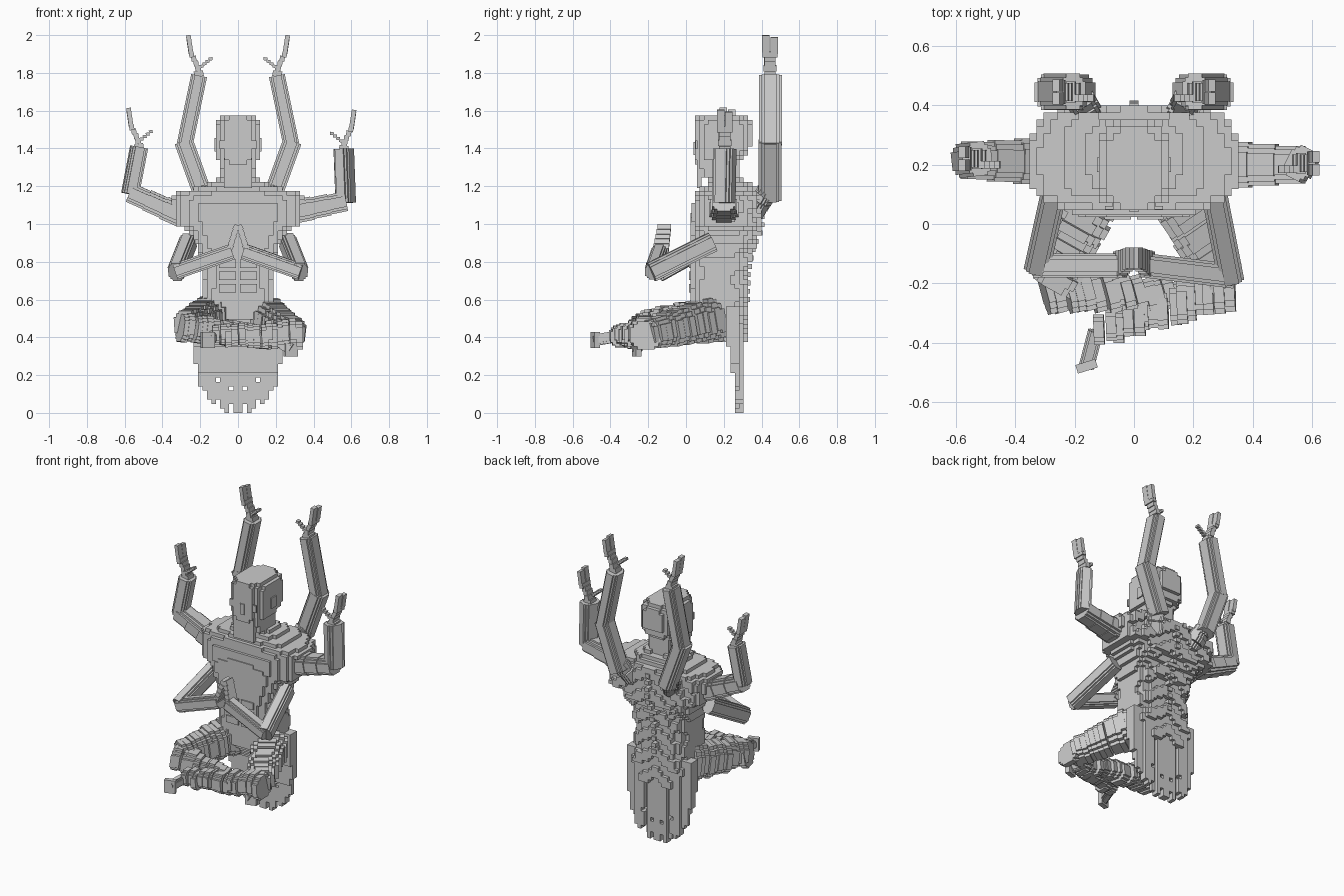
import bpy, bmesh, math, random
from mathutils import Vector, Matrix

random.seed(4)
old = bpy.data.objects.get("Cube")
if old:
    bpy.data.objects.remove(old, do_unlink=True)

stone = bpy.data.materials.new("grey_stone")
stone.use_nodes = True
GREY = (0.6, 0.6, 0.6, 1)
stone.diffuse_color = GREY
stone.node_tree.nodes["Principled BSDF"].inputs["Base Color"].default_value = GREY
CELL = 0.0235


def finish(name, bm):
    bmesh.ops.recalc_face_normals(bm, faces=bm.faces)
    mesh = bpy.data.meshes.new(name)
    bm.to_mesh(mesh)
    bm.free()
    mesh.materials.append(stone)
    obj = bpy.data.objects.new(name, mesh)
    bpy.context.collection.objects.link(obj)
    return obj


def box(bm, center, size, rot=None):
    m = Matrix.Translation(center) @ (rot or Matrix()) @ Matrix.Diagonal((*size, 1))
    bmesh.ops.create_cube(bm, size=1, matrix=m)


def voxels(name, lo, hi, inside):
    """Blocky solid made of the outer faces of every cell that passes the test."""
    span = [range(math.floor(a / CELL), math.ceil(b / CELL)) for a, b in zip(lo, hi)]
    cells = {(i, j, k) for i in span[0] for j in span[1] for k in span[2]
             if inside(*((n + 0.5) * CELL for n in (i, j, k)))}
    bm = bmesh.new()
    verts = {}
    for cell in cells:
        for axis in range(3):
            for side in (0, 1):
                near = list(cell)
                near[axis] += 2 * side - 1
                if tuple(near) in cells:
                    continue
                quad = []
                for u, v in ((0, 0), (1, 0), (1, 1), (0, 1)):
                    p = list(cell)
                    p[axis] += side
                    p[(axis + 1) % 3] += u
                    p[(axis + 2) % 3] += v
                    p = tuple(p)
                    if p not in verts:
                        verts[p] = bm.verts.new([c * CELL for c in p])
                    quad.append(verts[p])
                bm.faces.new(quad if side else quad[::-1])
    bmesh.ops.dissolve_limit(bm, angle_limit=0.02, verts=bm.verts, edges=bm.edges)
    return finish(name, bm)


def profile(rows, z):
    """Blend rows of (z, half width, front y, back y)."""
    for a, b in zip(rows, rows[1:]):
        if a[0] <= z <= b[0]:
            t = (z - a[0]) / (b[0] - a[0])
            return [p + (q - p) * t for p, q in zip(a[1:], b[1:])]


def rounded(rows, power, rib=0.0):
    def inside(x, y, z):
        row = profile(rows, z)
        if not row:
            return False
        w, front, back = row
        if rib and (z + 0.6 * abs(x)) % 0.14 < 0.07:
            back += rib
        mid, depth = (front + back) / 2, (back - front) / 2
        return abs(x / w) ** power + abs((y - mid) / depth) ** power <= 1
    return inside


def limb(bm, a, b, start, end, slabs=1, jitter=0.0, skew=0.0):
    """Stepped bar from a to b; start and end are (width, height), skew turns each slab."""
    a, b = Vector(a), Vector(b)
    axis = b - a
    rot = Matrix.Rotation(skew, 4, "Z") @ axis.to_track_quat("Z", "Y").to_matrix().to_4x4()
    for i in range(slabs):
        t = (i + 0.5) / slabs
        w, h = (p + (q - p) * t for p, q in zip(start, end))
        off = Vector([random.uniform(-jitter, jitter) for _ in range(3)])
        for sx, sy in ((1, 0.55), (0.8, 0.8), (0.55, 1)):
            box(bm, a + axis * t + off, (w * sx, h * sy, axis.length / slabs * 1.06), rot)


def hand(bm, wrist, lean, side):
    """Stepped wrist, two flat finger plates and a small thumb."""
    wrist = Vector(wrist)
    tilt = Matrix.Rotation(lean, 4, "Y")
    parts = [(0, 0.01, 0.05, 0.06), (0.004, 0.04, 0.03, 0.07), (0.014, 0.065, 0.026, 0.06),
             (0.026, 0.09, 0.026, 0.06), (0.038, 0.112, 0.026, 0.08)]
    for dx, dz, width, depth in parts:
        box(bm, wrist + Vector((side * dx, 0, dz)), (width, depth, 0.03), tilt)
    for dy, dz in ((-0.022, 0.17), (0.022, 0.16)):
        box(bm, wrist + Vector((side * 0.048, dy, dz)), (0.024, 0.04, 0.09), tilt)
    for n in range(4):
        box(bm, wrist + Vector((-side * (0.015 + 0.016 * n), -0.02, 0.05 + 0.013 * n)),
            (0.02, 0.025, 0.016), tilt)


# Torso, neck and head
torso_rows = [(0.38, 0.15, 0.14, 0.3), (0.5, 0.2, 0.03, 0.31), (0.6, 0.19, 0.02, 0.3),
              (0.75, 0.18, 0.025, 0.305), (0.88, 0.22, 0.02, 0.335), (0.97, 0.265, 0.02, 0.375),
              (1.0, 0.34, 0.03, 0.38), (1.15, 0.35, 0.045, 0.37), (1.18, 0.28, 0.07, 0.36),
              (1.2, 0.18, 0.1, 0.34), (1.24, 0.1, 0.13, 0.28)]
voxels("torso", (-0.4, 0, 0.36), (0.4, 0.45, 1.25), rounded(torso_rows, 3.6, 0.03))
neck_rows = [(1.15, 0.1, 0.13, 0.28), (1.4, 0.085, 0.12, 0.28)]
voxels("neck", (-0.15, 0, 1.14), (0.15, 0.4, 1.42), rounded(neck_rows, 3))
head_rows = [(1.25, 0.085, 0.07, 0.16), (1.33, 0.105, 0.055, 0.27), (1.38, 0.12, 0.05, 0.33),
             (1.42, 0.125, 0.05, 0.35), (1.53, 0.118, 0.05, 0.35), (1.58, 0.085, 0.055, 0.31)]
voxels("head", (-0.15, 0, 1.24), (0.15, 0.4, 1.59), rounded(head_rows, 3.4))

# Chest, belly and face blocks
bm = bmesh.new()
box(bm, (0, 0.05, 1.06), (0.42, 0.04, 0.1))
box(bm, (0, 0.07, 1.27), (0.15, 0.025, 0.16))
box(bm, (0, 0.05, 1.4), (0.03, 0.02, 0.07))
for s in (-1, 1):
    box(bm, (s * 0.11, 0.2, 1.42), (0.03, 0.05, 0.07))
    box(bm, (s * 0.075, 0.055, 1.42), (0.045, 0.012, 0.045))
    for row in range(3):
        box(bm, (s * 0.055, 0.03, 0.66 + 0.065 * row), (0.09, 0.03, 0.045))
finish("chest_and_face_blocks", bm)

# Spine knobs
bm = bmesh.new()
for n in range(13):
    z = 0.6 + n * 0.044
    box(bm, (0, profile(torso_rows, z)[2] + 0.015, z), (0.03, 0.045, 0.026))
finish("spine", bm)


# Hanging pleated cloth with a ragged hem and four small holes
def cloth(x, y, z):
    i, k = math.floor(abs(x) / CELL), math.floor(z / CELL)
    hem = 0.003 + 2.5 * x * x + (0.035 if i % 3 == 1 else 0) + max(0, abs(x) - 0.19) * 4
    front = 0.215 + max(0, 0.4 - z) * 0.17
    back = 0.29 if i % 4 == 3 or i > 7 else 0.315
    return z > hem and min(front, 0.265) < y < back and (i, k) not in ((4, 7), (1, 5))


voxels("hanging_cloth", (-0.22, 0.2, 0), (0.22, 0.32, 0.56), cloth)

# Rear raised arms
for s, label in ((1, "left"), (-1, "right")):
    bm = bmesh.new()
    limb(bm, (s * 0.15, 0.36, 1.06), (s * 0.19, 0.43, 1.18), (0.1, 0.1), (0.1, 0.1), 4, 0.006)
    limb(bm, (s * 0.18, 0.445, 1.14), (s * 0.285, 0.445, 1.43), (0.12, 0.1), (0.12, 0.1))
    limb(bm, (s * 0.28, 0.447, 1.43), (s * 0.208, 0.447, 1.775), (0.12, 0.09), (0.12, 0.08))
    hand(bm, (s * 0.208, 0.445, 1.785), s * 0.15, s)
    finish(label + "_rear_arm", bm)

# Side arms: shoulder, elbow, wrist
for s, label, shoulder, elbow, wrist in (
        (1, "left", (0.3, 0.2, 1.065), (0.57, 0.2, 1.12), (0.56, 0.205, 1.39)),
        (-1, "right", (-0.3, 0.21, 1.045), (-0.57, 0.215, 1.165), (-0.525, 0.22, 1.4))):
    bm = bmesh.new()
    limb(bm, shoulder, elbow, (0.16, 0.13), (0.12, 0.1), 3)
    limb(bm, elbow, wrist, (0.12, 0.1), (0.11, 0.08))
    hand(bm, wrist, s * 0.15, s)
    finish(label + "_side_arm", bm)

# Front arms with joined hands
for s, label, depth in ((1, "left", -0.175), (-1, "right", -0.14)):
    bm = bmesh.new()
    elbow = (s * 0.325, depth, 0.75)
    limb(bm, (s * 0.265, 0.13, 0.9), elbow, (0.09, 0.11), (0.085, 0.1))
    limb(bm, elbow, (s * 0.04, -0.14, 0.85), (0.085, 0.085), (0.08, 0.085))
    for n in range(6):
        box(bm, (s * (0.05 - 0.008 * n), -0.135 + 0.004 * n, 0.85 + 0.026 * n),
            (0.03, 0.085 - 0.003 * n, 0.03), Matrix.Rotation(s * -0.5, 4, "Y"))
    finish(label + "_front_arm", bm)

# Crossed legs: hip, knee, ankle, toe
for s, label, hip, knee, ankle, toe in (
        (1, "left", (0.13, 0.15, 0.5), (0.3, -0.2, 0.42),
         (-0.13, -0.365, 0.405), (-0.16, -0.48, 0.385)),
        (-1, "right", (-0.13, 0.15, 0.51), (-0.27, -0.22, 0.46),
         (0.2, -0.24, 0.39), (0.28, -0.26, 0.34))):
    bm = bmesh.new()
    limb(bm, hip, knee, (0.23, 0.23), (0.14, 0.15), 12, 0.008, s * 0.15)
    limb(bm, Vector(knee) + Vector((s * 0.035, 0, 0)), ankle,
         (0.17, 0.15), (0.1, 0.1), 15, 0.01, s * -0.3)
    limb(bm, ankle, toe, (0.055, 0.06), (0.05, 0.06))
    box(bm, toe, (0.07, 0.03, 0.085), Matrix.Rotation(0.3, 4, "Z"))
    finish(label + "_leg", bm)
